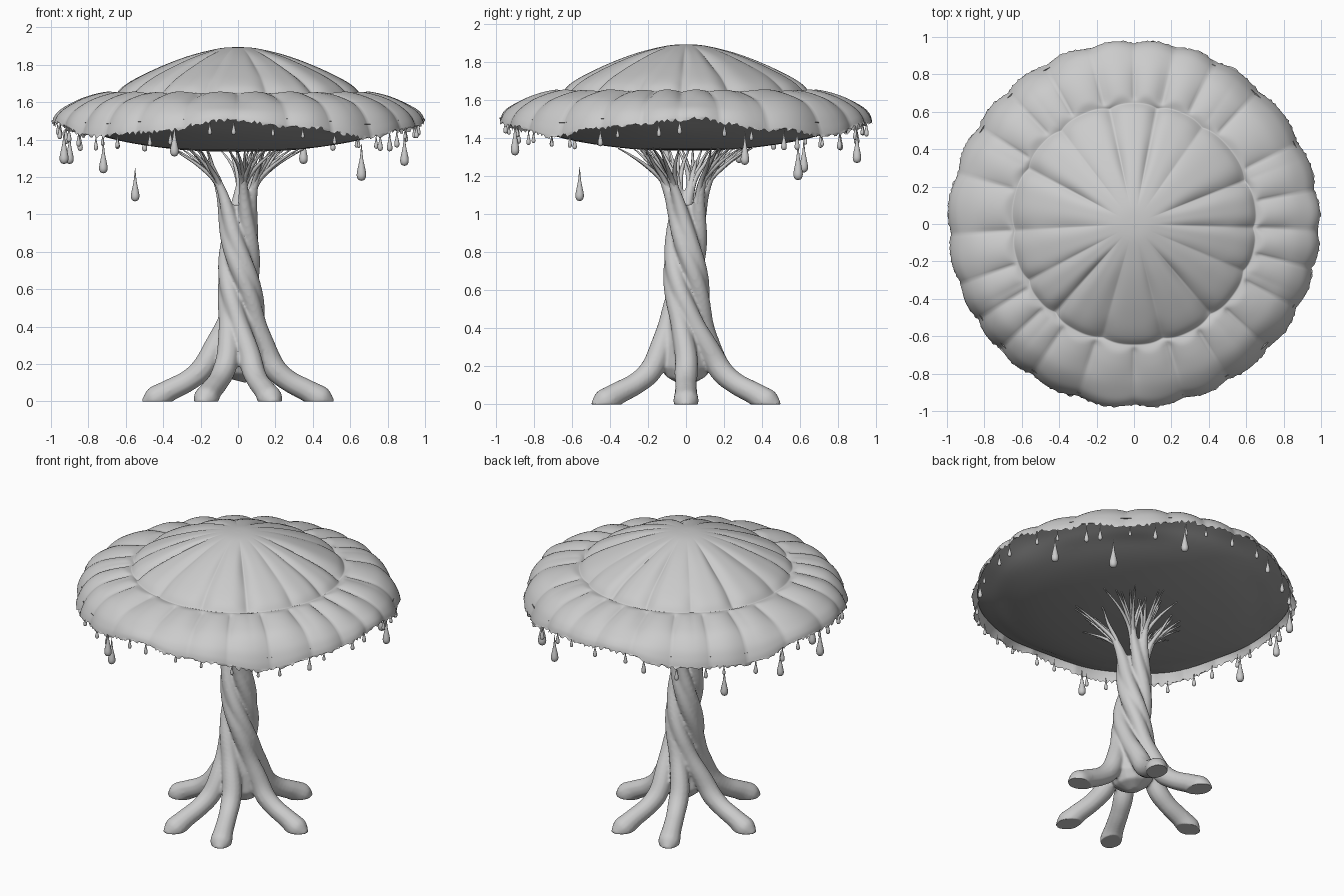
import bpy, math, random
from math import sin, cos, pi, radians

if "Cube" in bpy.data.objects:
    bpy.data.objects.remove(bpy.data.objects["Cube"])

random.seed(4)


def smooth(x):
    x = max(0.0, min(1.0, x))
    return x * x * (3 - 2 * x)


def spline(pts, n):
    """Catmull-Rom through tuples, n samples per span."""
    out = []
    for i in range(len(pts) - 1):
        a, b, c, d = (pts[max(i - 1, 0)], pts[i], pts[i + 1], pts[min(i + 2, len(pts) - 1)])
        for k in range(n):
            t = k / n
            out.append(tuple(0.5 * (2 * q + (r - p) * t + (2 * p - 5 * q + 4 * r - s) * t * t
                                    + (3 * q - p - 3 * r + s) * t ** 3)
                             for p, q, r, s in zip(a, b, c, d)))
    return out + [pts[-1]]


def lathe(name, profile, segs, shape=lambda i, r, z, a: (r, z), flip=False):
    """Revolve a profile that starts on the axis; shape() warps each point."""
    verts, faces = [(0, 0, profile[0][1])], []
    for i, (r, z) in enumerate(profile[1:]):
        for k in range(segs):
            a = 2 * pi * k / segs
            rr, zz = shape(i, r, z, a)
            verts.append((rr * cos(a), rr * sin(a), zz))
    for k in range(segs):
        n = (k + 1) % segs
        faces.append((0, 1 + k, 1 + n))
        for i in range(len(profile) - 2):
            p, q = 1 + i * segs, 1 + (i + 1) * segs
            faces.append((p + k, q + k, q + n, p + n))
    if flip:
        faces = [f[::-1] for f in faces]
    me = bpy.data.meshes.new(name)
    me.from_pydata(verts, [], faces)
    me.shade_smooth()
    return me


def add(name, me):
    ob = bpy.data.objects.new(name, me)
    bpy.context.collection.objects.link(ob)
    return ob


def tubes(name, paths, res, remesh=0):
    """Tapered tubes along (x, y, z, radius) paths, optionally fused."""
    cu = bpy.data.curves.new(name + "_path", 'CURVE')
    cu.dimensions = '3D'
    cu.bevel_depth = 1.0
    cu.bevel_resolution = res
    cu.use_fill_caps = True
    for path in paths:
        s = cu.splines.new('POLY')
        s.points.add(len(path) - 1)
        for p, (x, y, z, rad) in zip(s.points, path):
            p.co = (x, y, z, 1)
            p.radius = rad
    tmp = add(name + "_path", cu)
    me = bpy.data.meshes.new_from_object(tmp.evaluated_get(bpy.context.evaluated_depsgraph_get()))
    bpy.data.objects.remove(tmp)
    ob = add(name, me)
    if remesh:
        m = ob.modifiers.new("fuse", 'REMESH')
        m.mode = 'VOXEL'
        m.voxel_size = remesh
        m = ob.modifiers.new("soften", 'SMOOTH')
        m.iterations = 9
        ob.data = bpy.data.meshes.new_from_object(
            ob.evaluated_get(bpy.context.evaluated_depsgraph_get()))
        ob.modifiers.clear()
        for v in ob.data.vertices:
            v.co.z = max(v.co.z, 0.0)
    ob.data.name = name
    ob.data.shade_smooth()
    return ob


# Canopy: softly pleated dome, puffed outer tier, ragged rim
SEGS = 432
dome = spline([(0, 1.895), (0.1, 1.888), (0.25, 1.852), (0.4, 1.797), (0.53, 1.737),
               (0.61, 1.688), (0.65, 1.648)], 5)
tier = spline([(0.65, 1.648), (0.69, 1.65), (0.78, 1.632), (0.87, 1.60),
               (0.94, 1.55), (0.976, 1.50), (0.99, 1.46)], 5)
profile = dome + tier[1:]
rim_i = len(profile) - 2
ragged = [(random.uniform(-.008, .006), random.uniform(-.014, .012)) for _ in range(SEGS)]


def rim_height(a):
    return 1.458 + 0.038 * cos(4 * a) + 0.009 * sin(11 * a + 1)


def canopy_shape(i, r, z, a):
    w = a + 0.05 * sin(3 * a + 1) + 0.03 * sin(5 * a)
    pleat = (1 - abs(sin(7 * w))) ** 1.8
    lobe = abs(sin(12 * w))
    inner = smooth((r - 0.1) / 0.3) * (1 - smooth((r - 0.62) / 0.06))
    z -= inner * (0.026 * pleat * (0.8 + 0.4 * sin(5 * a)) - 0.002)
    outer = smooth((r - 0.65) / 0.05)
    fade = 1 - 0.7 * smooth((r - 0.75) / 0.2)
    z += outer * fade * (0.026 * math.sqrt(lobe) - 0.018 - 0.006 * pleat)
    crease = smooth((r - 0.5) / 0.12) * (1 - smooth((r - 0.66) / 0.1))
    r += outer * (0.018 * lobe - 0.01) - crease * (0.018 * pleat - 0.005)
    z += (rim_height(a) - 1.46) * smooth((1.62 - z) / 0.16)
    if i == rim_i:
        dr, dz = ragged[round(a / (2 * pi) * SEGS) % SEGS]
        r, z = r + dr, z + dz
    return r, z


canopy = add("canopy", lathe("canopy", profile, SEGS, canopy_shape))
canopy.scale.y = 0.985


# Underside: dark shallow bowl sagging to the middle, tucked inside the skirt
def under_shape(i, r, z, a):
    return r, z + 0.5 * (rim_height(a) - 1.46) * smooth((r - 0.75) / 0.2)


under = lathe("canopy_underside",
              spline([(0, 1.335), (0.3, 1.345), (0.6, 1.387), (0.8, 1.442), (0.9, 1.482),
                      (0.963, 1.507)], 5), 144, under_shape, flip=True)
dark = bpy.data.materials.new("dark_grey")
dark.diffuse_color = (0.34, 0.34, 0.34, 1)
dark.use_nodes = True
dark.node_tree.nodes["Principled BSDF"].inputs["Base Color"].default_value = dark.diffuse_color
under.materials.append(dark)
add("canopy_underside", under).scale.y = 0.985

# Trunk: six strands running from root tip, twisting up and pairing into three limbs
strand = spline([(.505, -.015, .026), (.45, .01, .066), (.37, .058, .06), (.27, .11, .058),
                 (.19, .18, .062), (.132, .3, .058), (.092, .42, .051), (.078, .55, .048),
                 (.07, .72, .046), (.066, .9, .043), (.07, 1.0, .038), (.092, 1.11, .028),
                 (.135, 1.21, .018), (.2, 1.285, .009)], 6)
paths, ends = [], []
for i, deg in enumerate((0, 67, 113, 180, 247, 293)):
    path = []
    even = 60 * i + (11 if i % 2 == 0 else -11)
    for r, z, rad in strand:
        a = radians(deg + (even - deg) * smooth((z - .12) / 0.5)) - 3.6 * smooth((z - 0.2) / 1.0)
        bend = 0.014 * sin(pi * smooth(z / 1.0))
        path.append((r * cos(a) + bend, 1.05 * r * sin(a), z, rad))
    paths.append(path)
    ends.append(a)
paths.append([(0, 0, 0.11, 0.04), (0.01, 0, 0.15, 0.11), (0.015, 0, 0.2, 0.135),
              (0.015, 0, 0.32, 0.125), (0.015, 0, 0.5, 0.085), (0, 0, 0.8, 0.07),
              (0, 0, 1.05, 0.05)])
tubes("trunk_and_roots", paths, 4, remesh=0.0085)

# Twigs: thin sprays fanning out under the canopy
twigs = []
for a0 in ends:
    for k in range(7):
        spread = (k - 3) * 0.15 + random.uniform(-.06, .06)
        tip = random.uniform(0.2, 0.39)
        pts = [(0.08, 1.06, -.05, .02), (0.09 + 0.09 * tip, 1.17, 0.25, .014),
               (0.085 + 0.35 * tip, 1.255, 0.6, .010), (0.03 + 0.75 * tip, 1.315, 0.88, .006),
               (tip, 1.348, 1, .003)]
        twigs.append([(r * cos(a0 + spread * s), r * sin(a0 + spread * s), z, rad)
                      for r, z, s, rad in spline(pts, 4)])
tubes("twigs", twigs, 1)

# Drops: teardrops hanging around the rim, a few large ones
drop_mesh = lathe("drop", spline([(0, 0), (.10, .025), (.155, .1), (.16, .2), (.12, .36),
                                  (.06, .58), (.03, .8), (.004, 1)], 2), 14, flip=True)


def drop(x, y, z, length):
    ob = add("drop", drop_mesh)
    ob.location = (x, y, z)
    ob.scale = (length * .78, length * .78, length)


for x, y, z, length in ((-.55, -.56, 1.07, .18), (-.34, -.9, 1.31, .18), (-.72, .62, 1.22, .18),
                        (.66, .59, 1.18, .2), (.89, .31, 1.26, .18), (.35, .9, 1.27, .18),
                        (-.93, -.1, 1.27, .19), (-.9, .28, 1.27, .17)):
    drop(x, y, z, length)
for k in range(36):
    a = 2 * pi * (k + random.uniform(-.3, .3)) / 36
    length = random.uniform(0.07, 0.12)
    drop(0.965 * cos(a), 0.95 * sin(a), rim_height(a) + 0.015 - length, length)
